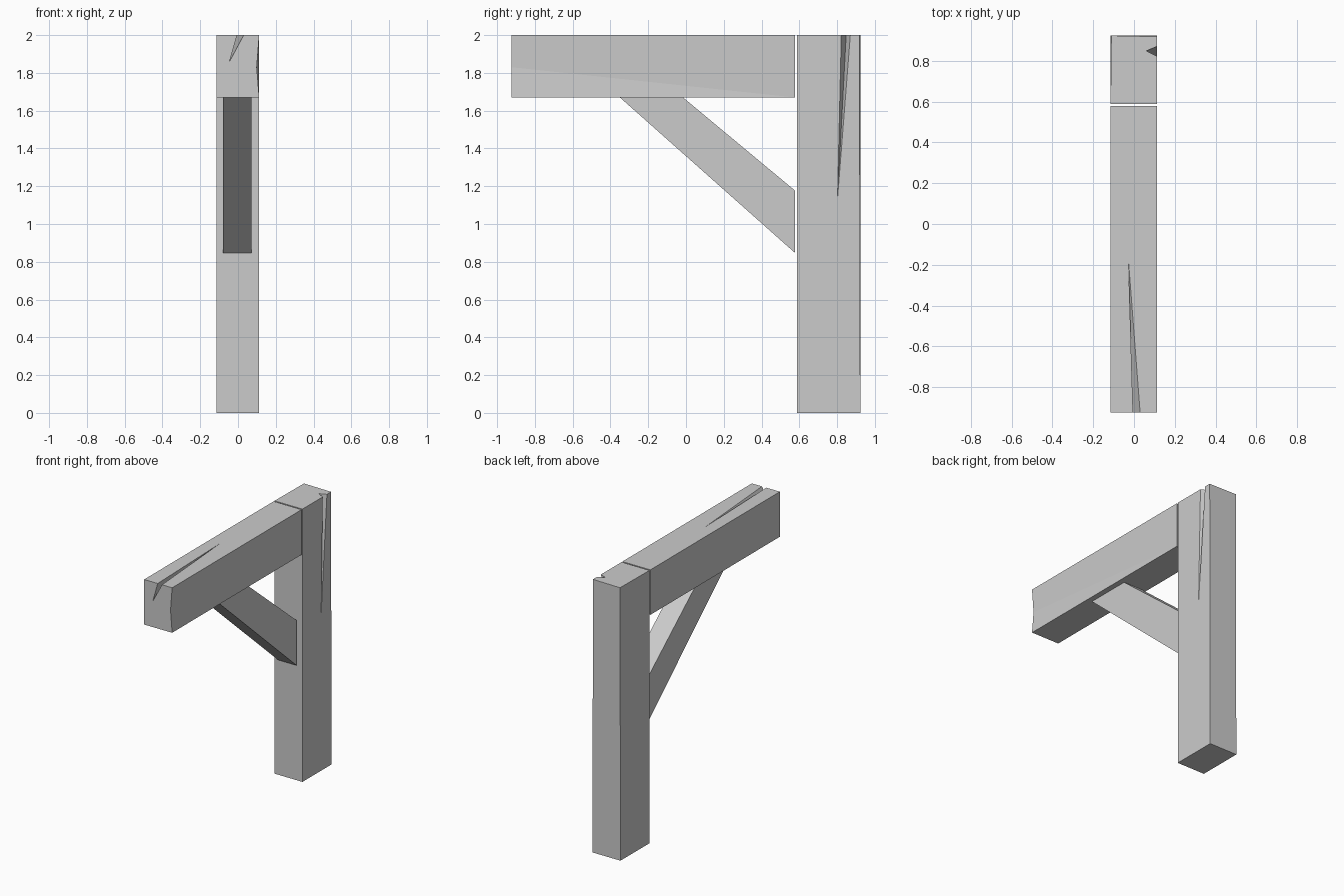
import bpy
import bmesh

cube = bpy.data.objects.get("Cube")
if cube:
    bpy.data.objects.remove(cube, do_unlink=True)

timber = bpy.data.materials.new("grey_timber")
timber.use_nodes = True
GREY = (0.6, 0.6, 0.6, 1)
timber.diffuse_color = GREY
timber.node_tree.nodes["Principled BSDF"].inputs["Base Color"].default_value = GREY


def build(name, points, faces):
    """Make a flat-shaded solid from named corners and faces listing those names."""
    bm = bmesh.new()
    corner = {key: bm.verts.new(co) for key, co in points.items()}
    for face in faces:
        bm.faces.new([corner[key] for key in face.split()])
    bmesh.ops.recalc_face_normals(bm, faces=bm.faces)
    mesh = bpy.data.meshes.new(name)
    bm.to_mesh(mesh)
    bm.free()
    mesh.materials.append(timber)
    obj = bpy.data.objects.new(name, mesh)
    bpy.context.collection.objects.link(obj)
    return obj


def split_timber(name, near, far, crack, dent=None):
    """Square timber whose near end is split by a tapering crack in the a-b side.
    near and far hold corners a, b, c, d; crack holds its lips, root and tip."""
    points = dict(zip("abcd", near)) | dict(zip("ABCD", far))
    points |= dict(zip(("lip1", "lip2", "root", "tip"), crack))
    side, end = ["b c C B"], "a lip1 root lip2 b c d"
    if dent:
        points["dent"] = dent
        side, end = ["dent c C", "b dent C B"], "a lip1 root lip2 b dent c d"
    return build(name, points, side + [
        end, "A B C D", "c d D C", "d a A D",
        "a lip1 tip lip2 b B A",              # cracked side
        "lip1 root tip", "root lip2 tip",     # crack walls
    ])


L, R = -0.115, 0.112          # timber sides
TOP, UNDER = 2.0, 1.67        # beam top and underside
FRONT, JOINT = -0.923, 0.577  # beam ends
POST_F, POST_B = 0.587, 0.923

# Horizontal beam, cracked along the top of its front end
split_timber(
    "beam",
    [(x, FRONT, z) for x, z in ((L, TOP), (R, TOP), (R, UNDER), (L, UNDER))],
    [(x, JOINT, z) for x, z in ((L, TOP), (R, TOP), (R, UNDER), (L, UNDER))],
    [(-0.005, FRONT, TOP), (0.03, FRONT, TOP), (-0.045, FRONT, 1.86), (-0.027, -0.18, TOP)],
    dent=(0.099, FRONT, 1.83))

# Upright post, cracked down its left side from the top
split_timber(
    "post",
    [(R, POST_F, TOP), (R, POST_B - 0.005, TOP), (L + 0.004, POST_B, TOP), (L, POST_F, TOP)],
    [(R, POST_F, 0), (R, POST_B, 0), (L, POST_B, 0), (L, POST_F, 0)],
    [(R, 0.822, TOP), (R, 0.87, TOP), (0.06, 0.848, TOP), (R, 0.802, 1.13)])

# Diagonal brace, mitred against the beam and the post
profile = [(JOINT, 0.847), (JOINT, 1.177), (-0.016, UNDER), (-0.35, UNDER)]
corners = {f"{s}{i}": (x, y, z) for s, x in (("l", 0.072), ("r", -0.08))
           for i, (y, z) in enumerate(profile)}
build("brace", corners,
      ["l0 l1 l2 l3", "r0 r1 r2 r3"]
      + [f"l{i} l{(i + 1) % 4} r{(i + 1) % 4} r{i}" for i in range(4)])
